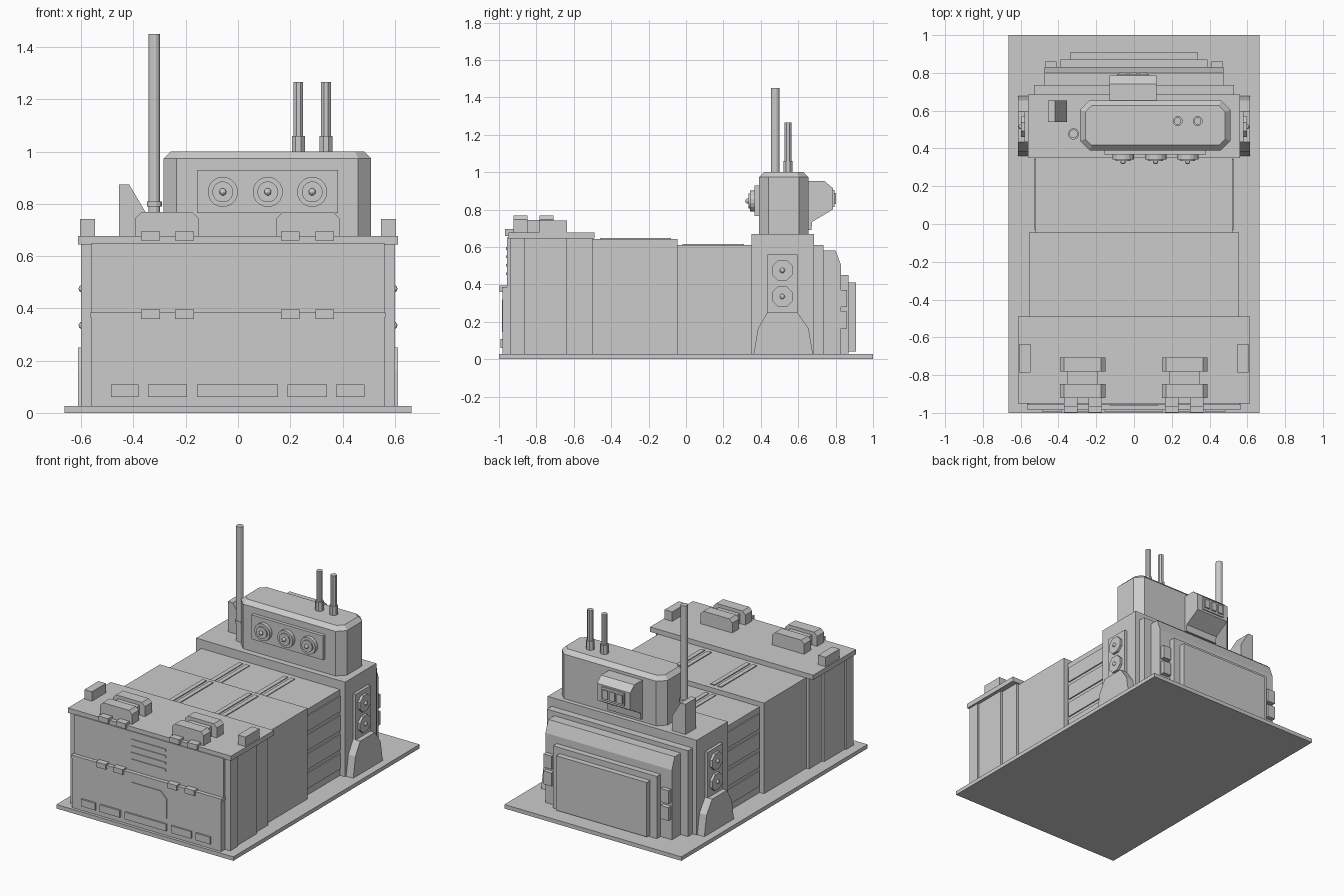
import bpy, bmesh, math
from mathutils import Vector

if "Cube" in bpy.data.objects:
    bpy.data.objects.remove(bpy.data.objects["Cube"])


def finish(name, bm):
    bmesh.ops.recalc_face_normals(bm, faces=bm.faces)
    me = bpy.data.meshes.new(name)
    bm.to_mesh(me)
    bm.free()
    ob = bpy.data.objects.new(name, me)
    bpy.context.collection.objects.link(ob)
    return ob


def prism(name, pts, axis, a, b):
    """Extrude a 2D profile along an axis from a to b."""
    def place(p, t):
        return {'x': (t, p[0], p[1]), 'y': (p[0], t, p[1]), 'z': (p[0], p[1], t)}[axis]
    bm = bmesh.new()
    f = bm.faces.new([bm.verts.new(place(p, a)) for p in pts])
    r = bmesh.ops.extrude_face_region(bm, geom=[f])
    move = Vector(place((0, 0), b - a))
    for v in r['geom']:
        if isinstance(v, bmesh.types.BMVert):
            v.co += move
    return finish(name, bm)


def box(name, x0, x1, y0, y1, z0, z1):
    return prism(name, [(x0, y0), (x1, y0), (x1, y1), (x0, y1)], 'z', z0, z1)


def wide(name, hx, y0, y1, z0, z1):
    return box(name, -hx, hx, y0, y1, z0, z1)


def rod(name, c, axis, r, a, b, n=12):
    """Cylinder centred at c in the plane across the axis."""
    pts = [(c[0] + r * math.cos((i + .5) * math.tau / n),
            c[1] + r * math.sin((i + .5) * math.tau / n)) for i in range(n)]
    return prism(name, pts, axis, a, b)


def ball(name, c, r):
    bm = bmesh.new()
    bmesh.ops.create_uvsphere(bm, u_segments=10, v_segments=6, radius=r)
    bmesh.ops.translate(bm, vec=c, verts=bm.verts)
    return finish(name, bm)


def chamfered(x0, x1, z0, z1, c):
    return [(x0, z0), (x1, z0), (x1, z1 - c), (x1 - c, z1), (x0 + c, z1), (x0, z1 - c)]


# Ground plate and stepped hull sections
wide("base_plate", .665, -1, 1, 0, .027)
wide("front_hull", .60, -.94, -.86, .02, .65)
wide("front_hull_step", .59, -.86, -.64, .02, .65)
wide("front_hull_inner_step", .575, -.64, -.50, .02, .65)
wide("front_roof_cap", .613, -.95, -.49, .645, .678)
wide("middle_hull", .555, -.50, -.045, .02, .643)
wide("rear_middle_hull", .522, -.05, .36, .02, .61)
wide("rear_hull", .56, .35, .685, .02, .67)

# Rear door stack
wide("rear_collar", .53, .68, .735, .02, .61)
prism("rear_door_slab", [(.73, .02), (.83, .02), (.83, .50), (.80, .58), (.73, .58)],
      'x', -.475, .475)
wide("rear_door_frame", .39, .82, .87, .02, .45)
wide("rear_door_panel", .34, .86, .908, .04, .41)

# Roof strips
for s in (-1, 1):
    for k in (.145, .195):
        x = s * k
        box("middle_roof_strip", x - .015, x + .015, -.46, -.08, .63, .649)
        box("rear_roof_strip", x - .015, x + .015, -.02, .31, .60, .615)

# Front door
wide("upper_front_door", .56, -.957, -.93, .37, .65)
wide("lower_front_door", .56, -.98, -.93, .025, .367)
wide("door_seam_bar", .565, -.984, -.93, .366, .385)
for i in range(4):
    wide("door_vent_slat", .13, -.962, -.95, .45 + i * .045, .465 + i * .045)
prism("lower_door_plate", chamfered(-.157, .153, .145, .32, .045), 'y', -.985, -.97)
for x0, x1 in ((-.487, -.38), (-.345, -.195), (-.157, .153), (.19, .34), (.375, .484)):
    box("front_lamp", x0, x1, -.992, -.97, .06, .108)
for x in (-.335, -.205, .2, .332):
    box("door_hinge", x - .036, x + .036, -.997, -.95, .36, .395)
    box("top_hinge", x - .036, x + .036, -.968, -.91, .66, .695)

# Roof equipment on the front section
for cx in (-.272, .268):
    for y in (-.885, -.745):
        prism("roof_clamp", chamfered(cx - .12, cx + .12, .67, .768, .022), 'y', y - .037, y + .037)
    box("clamp_core", cx - .08, cx + .08, -.92, -.64 - .07, .67, .745)

# Mirrored side details
for s in (-1, 1):
    box("roof_corner_block", *sorted((s * .548, s * .605)), -.785, -.635, .67, .742)
    for i in range(4):
        z = .075 + i * .13
        box("side_louvre", *sorted((s * .51, s * .53)), -.03, .345, z, z + .105)
    prism("side_buttress", [(.36, .02), (.385, .165), (.435, .25), (.595, .25), (.655, .165), (.68, .02)],
          'x', s * .55, s * .613)
    box("side_lamp_panel", *sorted((s * .55, s * .58)), .435, .595, .24, .56)
    for z in (.335, .475):
        rod("side_lamp", (.515, z), 'x', .06, s * .57, s * .597, 8)
        ball("side_lamp_bulb", (s * .597, .515, z), .014)
    for z in (.165, .28):
        box("rear_latch", *sorted((s * .41, s * .47)), .82, .86, z, z + .09)

# Tower: chamfered plan with a bevelled roof edge
plan = [(-.285 + .05, .39), (.51 - .05, .39), (.51, .44), (.51, .605),
        (.46, .655), (-.235, .655), (-.285, .605), (-.285, .44)]
tower = prism("tower", plan, 'z', .66, 1.0)
bm = bmesh.new()
bm.from_mesh(tower.data)
rim = [e for e in bm.edges if all(v.co.z > .99 for v in e.verts)]
bmesh.ops.bevel(bm, geom=rim, offset=.027, segments=1, affect='EDGES')
bm.to_mesh(tower.data)
bm.free()

# Tower front lamps
box("tower_lamp_panel", -.157, .382, .367, .40, .765, .93)
for x in (-.058, .114, .284):
    rod("tower_lamp", (x, .846), 'y', .058, .342, .37, 16)
    rod("tower_lamp_lens", (x, .846), 'y', .04, .333, .35, 16)
    ball("tower_lamp_bulb", (x, .33, .846), .014)

# Tower rear sensor housing
prism("rear_sensor", [(.64, .69), (.67, .69), (.675, .735), (.785, .80), (.785, .915), (.74, .953), (.64, .953)],
      'x', -.13, .12)
box("sensor_frame", -.09, .08, .78, .793, .815, .905)
for x in (-.06, -.005, .05):
    box("sensor_window", x - .02, x + .02, .785, .802, .83, .89)

# Antennas and fin
rod("tall_antenna", (-.32, .477), 'z', .023, .66, 1.45)
rod("tall_antenna_collar", (-.32, .477), 'z', .03, .79, .81)
for x in (.231, .337):
    rod("short_antenna", (x, .545), 'z', .02, 1.0, 1.267, 8)
    rod("short_antenna_base", (x, .545), 'z', .027, .99, 1.06, 8)
prism("antenna_fin", [(-.455, .66), (-.355, .66), (-.355, .77), (-.417, .875), (-.455, .875)],
      'y', .54, .655)
